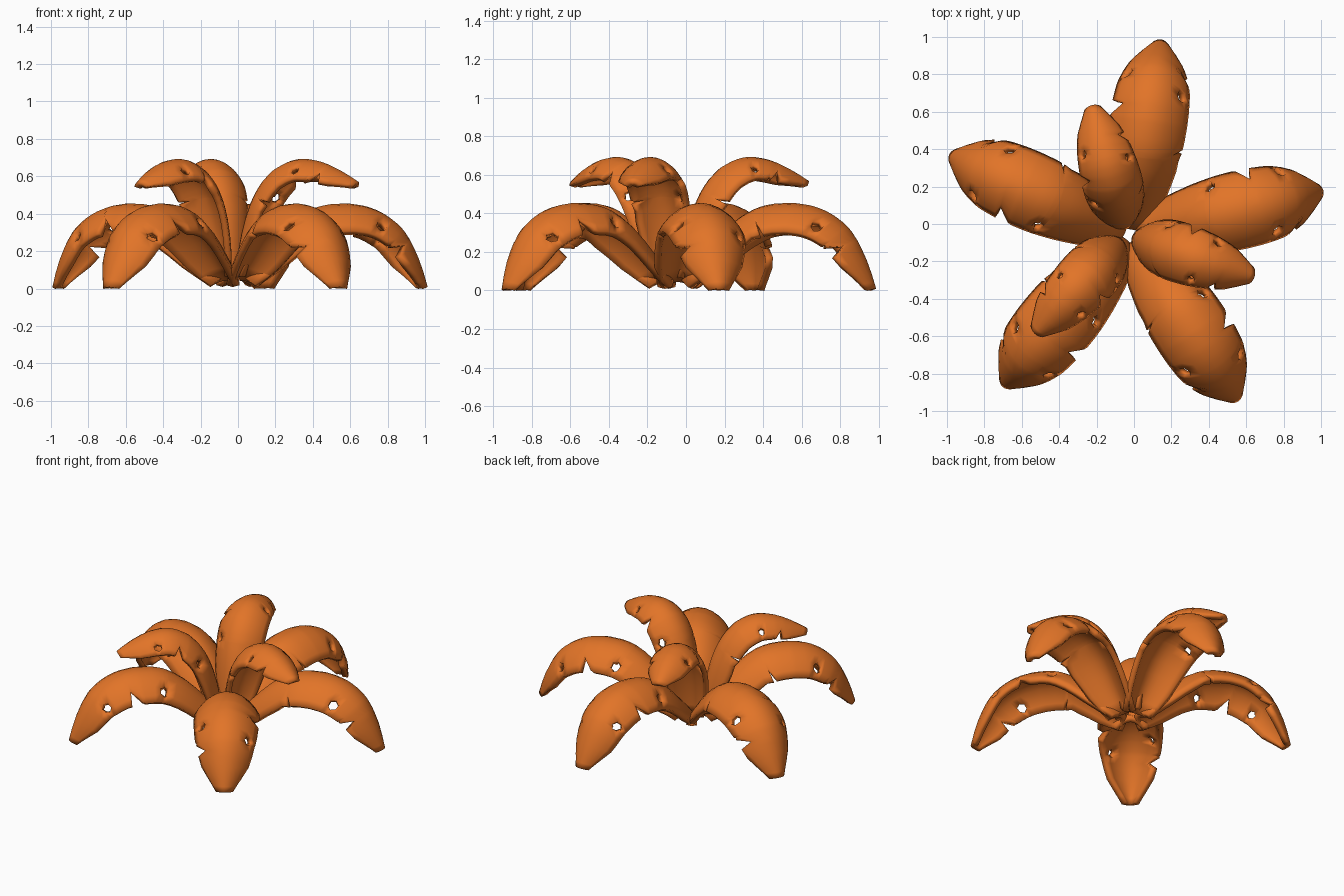
import bpy, bmesh, math
from mathutils import Vector

if "Cube" in bpy.data.objects:
    bpy.data.objects.remove(bpy.data.objects["Cube"])

mat = bpy.data.materials.new("leaf orange")
mat.diffuse_color = (0.76, 0.175, 0.021, 1)
mat.use_nodes = True
mat.node_tree.nodes["Principled BSDF"].inputs["Base Color"].default_value = mat.diffuse_color


def spline(vals, s):
    """Catmull-Rom sample of a list of numbers, s in 0..1"""
    n = len(vals) - 1
    u = min(max(s, 0), 1) * n
    i = min(int(u), n - 1)
    f = u - i
    b, c = vals[i], vals[i + 1]
    a = vals[i - 1] if i > 0 else 2 * b - c
    d = vals[i + 2] if i + 2 <= n else 2 * c - b
    return 0.5 * (2*b + (c-a)*f + (2*a-5*b+4*c-d)*f*f + (3*b-a-3*c+d)*f**3)


# holes and edge notches along each side of a leaf (+1 = left, -1 = right)
HOLES = {1: (0.38, 0.74), -1: (0.65,)}
NOTCH = {1: (0.57,), -1: (0.36, 0.80)}
HALF, BEFORE, AFTER = 0.025, 0.05, 0.025
rows = {i / 16 for i in range(17)} | {0.97}
marks = [(h, HALF, HALF) for v in HOLES.values() for h in v]
marks += [(k, BEFORE, AFTER) for v in NOTCH.values() for k in v]
for m, b, a in marks:
    rows = {r for r in rows if not m - b - 0.012 < r < m + a + 0.012}
for m, b, a in marks:
    rows |= {m - b, m, m + a}
rows = sorted(rows)


def columns(side, s):
    """cross positions from midrib to edge, opened round a hole, cut in at a notch"""
    c = [0.2, 0.4, 0.64, 0.84, 1.0]
    for h in HOLES[side]:
        if abs(s - h) < 0.001:
            c[2:4] = [0.59, 0.87]
        elif abs(abs(s - h) - HALF) < 0.001:
            c[2:4] = [0.66, 0.80]
    for k in NOTCH[side]:
        if abs(s - k) < 0.001:
            c = [v * 0.66 for v in c]
        elif abs(s - k + BEFORE) < 0.001:
            c = [v * 0.96 for v in c]
    return c


def leaf(name, centre, angle, path, widths, droop, thick):
    """arched, folded leaf blade with thickness"""
    a = math.radians(angle)
    out, left, up = Vector((math.cos(a), math.sin(a), 0)), Vector((-math.sin(a), math.cos(a), 0)), Vector((0, 0, 1))
    pr, pz = [p[0] for p in path], [p[1] for p in path]
    bm = bmesh.new()
    grid = []
    for s in rows:
        r, z = spline(pr, s), spline(pz, s)
        e = 0.01
        dr, dz = spline(pr, s + e) - spline(pr, s - e), spline(pz, s + e) - spline(pz, s - e)
        normal = (up * dr - out * dz).normalized()
        w = spline(widths, s)
        ts = [-c for c in reversed(columns(-1, s))] + [0] + columns(1, s)
        base = Vector(centre) + out * r + up * z
        grid.append([bm.verts.new(base + left * (w * (t - 0.12 * t**3) / 0.88)
                                  - normal * (droop * w * abs(t) ** 1.9)) for t in ts])
    for i in range(len(rows) - 1):
        mid = (rows[i] + rows[i + 1]) / 2
        for j in range(10):
            side = -1 if j < 5 else 1
            hole = any(abs(mid - h) < HALF for h in HOLES[side])
            if hole and j == (1 if side < 0 else 8):
                continue
            bm.faces.new((grid[i][j], grid[i+1][j], grid[i+1][j+1], grid[i][j+1]))
    me = bpy.data.meshes.new(name)
    bm.to_mesh(me)
    bm.free()
    me.materials.append(mat)
    ob = bpy.data.objects.new(name, me)
    bpy.context.collection.objects.link(ob)
    sol = ob.modifiers.new("thickness", 'SOLIDIFY')
    sol.thickness, sol.offset = thick, -1
    bpy.context.view_layer.objects.active = ob
    ob.select_set(True)
    bpy.ops.object.shade_smooth_by_angle(angle=math.radians(35))
    ob.select_set(False)


# five large spreading leaves
low_path = [(0.03, 0.07), (0.15, 0.20), (0.29, 0.34), (0.44, 0.43), (0.61, 0.455),
            (0.78, 0.42), (0.92, 0.32), (1.01, 0.16), (1.06, 0.01)]
low_w = [0.11, 0.16, 0.19, 0.205, 0.21, 0.205, 0.19, 0.15, 0.055]
for i, ang in enumerate((13, 81, 156, 230, 303)):
    leaf(f"lower_leaf_{i+1}", (-0.02, -0.06, 0), ang, low_path, low_w, 0.7, 0.038)

# three smaller upright leaves
up_path = [(0.03, 0.07), (0.05, 0.21), (0.09, 0.38), (0.15, 0.52), (0.24, 0.63),
           (0.37, 0.69), (0.50, 0.68), (0.62, 0.63), (0.72, 0.57)]
up_w = [0.08, 0.125, 0.15, 0.16, 0.162, 0.157, 0.145, 0.115, 0.045]
for i, ang in enumerate((-18, 105, 227)):
    leaf(f"upper_leaf_{i+1}", (-0.04, -0.06, 0), ang, up_path, up_w, 0.68, 0.034)
